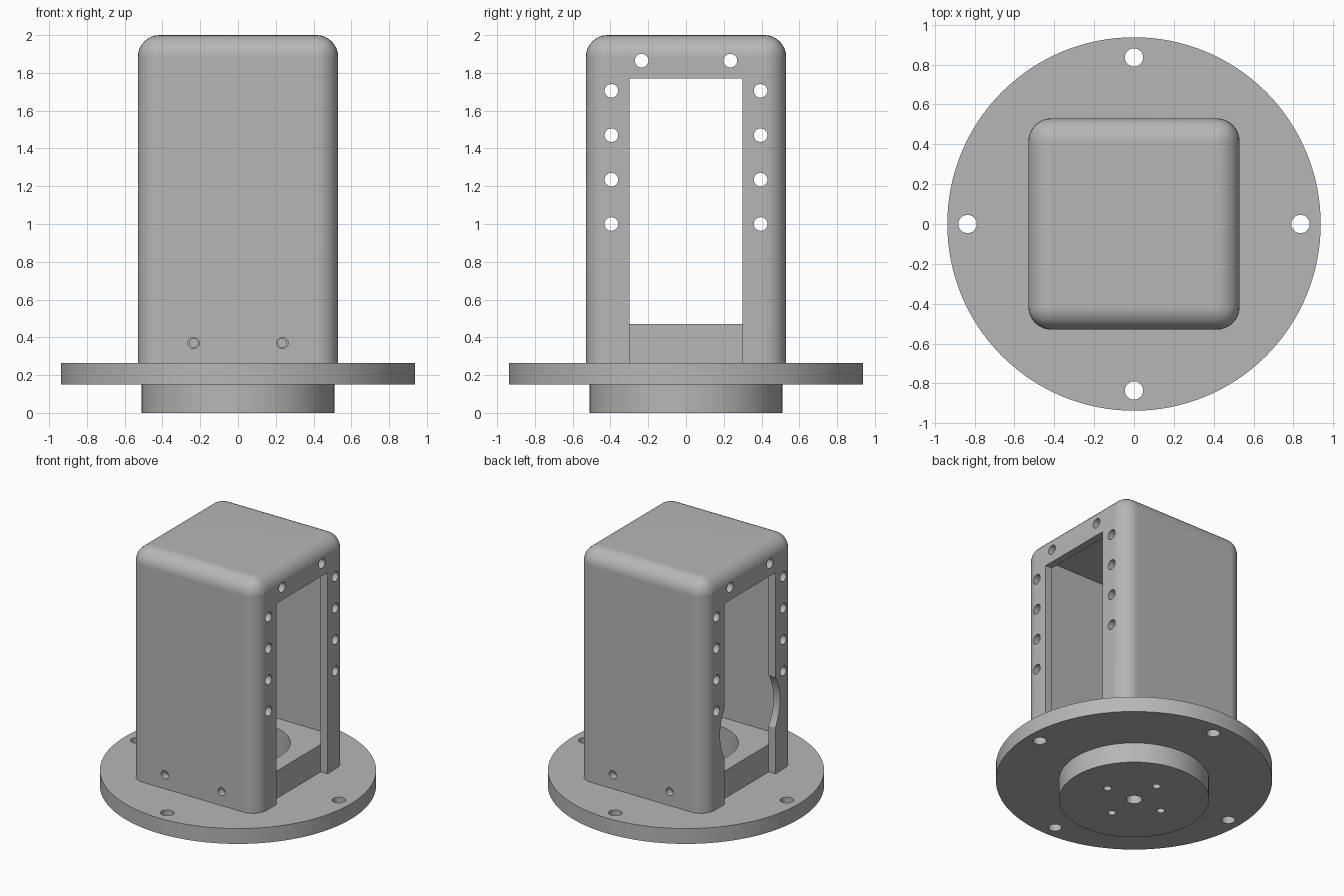
import bpy, bmesh, math
from mathutils import Matrix, Vector

if "Cube" in bpy.data.objects:
    bpy.data.objects.remove(bpy.data.objects["Cube"], do_unlink=True)

grey = bpy.data.materials.new("plain grey")
grey.use_nodes = True
COLOUR = (0.47, 0.47, 0.47, 1)
grey.diffuse_color = COLOUR
grey.node_tree.nodes["Principled BSDF"].inputs["Base Color"].default_value = COLOUR

WALL_OUT, WALL_IN = 0.53, 0.475
FLANGE_TOP, TOP = 0.265, 2.0
BORE = 0.355


def finish(name, bm):
    mesh = bpy.data.meshes.new(name)
    bm.to_mesh(mesh)
    bm.free()
    mesh.materials.append(grey)
    obj = bpy.data.objects.new(name, mesh)
    bpy.context.collection.objects.link(obj)
    return obj


def box(name, low, high, fillet=0):
    bm = bmesh.new()
    bmesh.ops.create_cube(bm, size=1)
    low, high = Vector(low), Vector(high)
    for v in bm.verts:
        v.co = (low + high) / 2 + v.co * (high - low)
    if fillet:
        # round every edge except those on the open bottom
        edges = [e for e in bm.edges if max(v.co.z for v in e.verts) > low.z + 0.01]
        bmesh.ops.bevel(bm, geom=edges, offset=fillet, segments=8, profile=0.5,
                        affect='EDGES')
    return finish(name, bm)


def rod(name, start, end, radius, sides=32):
    start, end = Vector(start), Vector(end)
    axis = end - start
    turn = Vector((0, 0, 1)).rotation_difference(axis).to_matrix().to_4x4()
    bm = bmesh.new()
    bmesh.ops.create_cone(bm, cap_ends=True, segments=sides, radius1=radius,
                          radius2=radius, depth=axis.length,
                          matrix=Matrix.Translation((start + end) / 2) @ turn)
    return finish(name, bm)


def combine(target, tool, operation='DIFFERENCE'):
    tool.hide_render = True
    mod = target.modifiers.new("combine", 'BOOLEAN')
    mod.operation, mod.solver, mod.object = operation, 'EXACT', tool
    bpy.context.view_layer.objects.active = target
    bpy.ops.object.modifier_apply(modifier=mod.name)
    bpy.data.objects.remove(tool, do_unlink=True)


def smooth(obj):
    bpy.ops.object.select_all(action='DESELECT')
    obj.select_set(True)
    bpy.context.view_layer.objects.active = obj
    bpy.ops.object.shade_smooth_by_angle(angle=math.radians(30))
    mod = obj.modifiers.new("flat face normals", 'WEIGHTED_NORMAL')
    mod.keep_sharp = True


# Housing: rounded shell, open below
housing = box("housing", (-WALL_OUT, -WALL_OUT, FLANGE_TOP),
              (WALL_OUT, WALL_OUT, TOP), fillet=0.115)
combine(housing, box("cavity", (-WALL_IN, -WALL_IN, 0), (WALL_IN, WALL_IN, 1.94)))

# Service windows through both side walls
combine(housing, box("window", (-1, -0.3, 0), (1, 0.3, 1.77)))
# Round clearance in the -x wall only
combine(housing, rod("clearance", (-1, 0, 0.8), (-0.3, 0, 0.8), BORE, 64))

# Cover screw holes and lower fixing holes
for side in (-1, 1):
    spots = [(0.395, 1.0 + 0.235 * i) for i in range(4)] + [(0.235, 1.865)]
    for y, z in spots:
        combine(housing, rod("cover_hole", (-1, side * y, z), (1, side * y, z), 0.036))
    x = side * 0.235
    combine(housing, rod("fixing_hole", (x, -1, 0.37), (x, 1, 0.37), 0.03))

# Base: flange, round boss below and square plug above
base = rod("base", (0, 0, 0.15), (0, 0, FLANGE_TOP), 0.937, 128)
combine(base, rod("boss", (0, 0, 0), (0, 0, 0.2), 0.51, 96), 'UNION')
combine(base, box("plug", (-WALL_IN, -WALL_IN, 0.21), (WALL_IN, WALL_IN, 0.47)), 'UNION')
combine(base, rod("bore", (0, 0, 0.11), (0, 0, 1), BORE, 64))
combine(base, rod("shaft_hole", (0, 0, -1), (0, 0, 1), 0.054))

# Flange bolts and motor screws on the axes
for i in range(4):
    direction = Matrix.Rotation(i * math.pi / 2, 3, 'Z') @ Vector((1, 0, 0))
    for reach, radius in ((0.835, 0.046), (0.235, 0.028)):
        spot = direction * reach
        down = Vector((0, 0, 1))
        combine(base, rod("bolt_hole", spot - down, spot + down, radius))

# Blind screw holes in the plug
for sx in (-1, 1):
    for sy in (-1, 1):
        x = sx * 0.235
        combine(base, rod("plug_hole", (x, sy * 0.6, 0.37), (x, sy * 0.33, 0.37), 0.023))

smooth(housing)
smooth(base)
